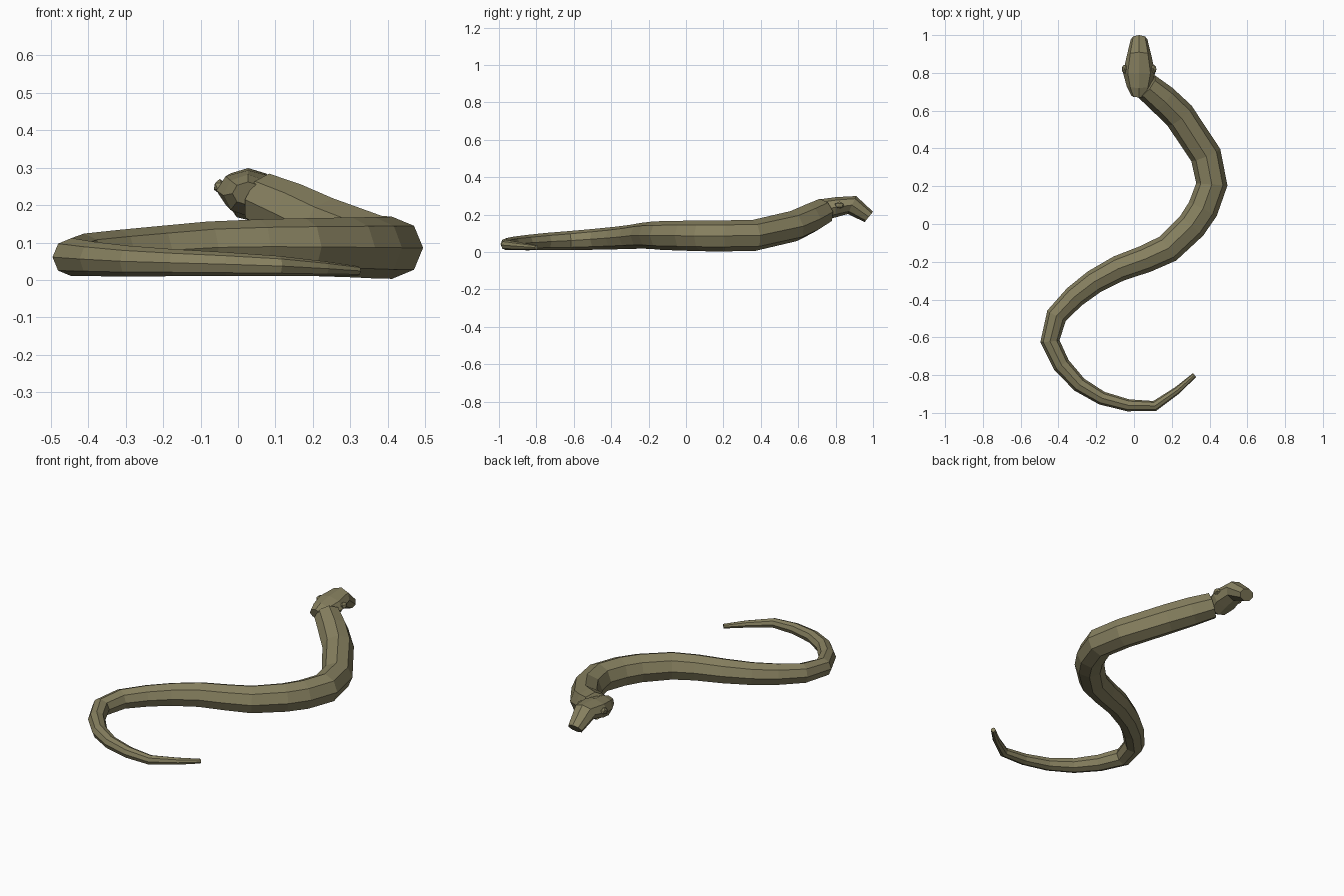
import bpy, bmesh
from math import cos, sin, tau
from mathutils import Vector

cube = bpy.data.objects.get("Cube")
if cube:
    bpy.data.objects.remove(cube, do_unlink=True)

olive = bpy.data.materials.new("olive_scales")
olive.use_nodes = True
olive.diffuse_color = (0.24, 0.215, 0.115, 1)
bsdf = olive.node_tree.nodes["Principled BSDF"]
bsdf.inputs["Base Color"].default_value = olive.diffuse_color
bsdf.inputs["Roughness"].default_value = 0.8


def finish(name, bm):
    bmesh.ops.recalc_face_normals(bm, faces=bm.faces)
    mesh = bpy.data.meshes.new(name)
    bm.to_mesh(mesh)
    bm.free()
    mesh.materials.append(olive)
    obj = bpy.data.objects.new(name, mesh)
    bpy.context.collection.objects.link(obj)
    return obj


def loft(name, rings, sides=8):
    """Skin closed rings given as (centre, side vector, up vector)."""
    bm = bmesh.new()
    loops = [[bm.verts.new(c + s * cos(tau * i / sides) + u * sin(tau * i / sides))
              for i in range(sides)] for c, s, u in rings]
    for a, b in zip(loops, loops[1:]):
        for i in range(sides):
            j = (i + 1) % sides
            bm.faces.new((a[i], a[j], b[j], b[i]))
    bm.faces.new(loops[0])
    bm.faces.new(loops[-1])
    return finish(name, bm)


# Body: centre line from tail tip to neck, with radius
path = [
    (0.32, -0.80, 0.024, 0.013), (0.23, -0.88, 0.030, 0.020),
    (0.11, -0.963, 0.037, 0.027), (-0.03, -0.96, 0.042, 0.032),
    (-0.17, -0.922, 0.046, 0.036), (-0.29, -0.85, 0.050, 0.041),
    (-0.385, -0.745, 0.056, 0.046), (-0.445, -0.62, 0.061, 0.051),
    (-0.41, -0.485, 0.068, 0.056), (-0.315, -0.385, 0.074, 0.060),
    (-0.21, -0.305, 0.080, 0.064), (-0.08, -0.235, 0.087, 0.069),
    (0.06, -0.185, 0.089, 0.073), (0.18, -0.13, 0.088, 0.077),
    (0.305, -0.01, 0.087, 0.080), (0.365, 0.08, 0.086, 0.082),
    (0.412, 0.21, 0.086, 0.083), (0.38, 0.365, 0.089, 0.083),
    (0.24, 0.575, 0.138, 0.083), (0.15, 0.66, 0.178, 0.081),
    (0.065, 0.73, 0.215, 0.073),
]
points = [Vector(p[:3]) for p in path]
rings = []
for i, p in enumerate(points):
    ahead = points[min(i + 1, len(points) - 1)] - p
    behind = p - points[max(i - 1, 0)]
    tangent = (ahead.normalized() + behind.normalized()).normalized()
    side = tangent.cross(Vector((0, 0, 1))).normalized()
    up = side.cross(tangent)
    rings.append((p, side * path[i][3], up * path[i][3]))
loft("body", rings)

# Head: rings given by the top and bottom (y, z) points and half width
HEAD_X = 0.027
sections = [
    ((0.67, 0.262), (0.69, 0.20), 0.042),
    ((0.72, 0.282), (0.74, 0.17), 0.066),
    ((0.80, 0.293), (0.80, 0.185), 0.085),
    ((0.91, 0.299), (0.865, 0.203), 0.066),
    ((1.00, 0.215), (0.955, 0.16), 0.044),
]
rings = []
for top, bottom, half in sections:
    t, b = Vector((HEAD_X, *top)), Vector((HEAD_X, *bottom))
    rings.append(((t + b) / 2, Vector((half, 0, 0)), (t - b) / 2))
loft("head", rings)

# Eyes: small faceted bumps on both cheeks
for name, sign in (("left_eye", 1), ("right_eye", -1)):
    bm = bmesh.new()
    bmesh.ops.create_icosphere(bm, subdivisions=1, radius=0.022)
    bmesh.ops.scale(bm, vec=(0.8, 1.2, 0.9), verts=bm.verts)
    eye = finish(name, bm)
    eye.location = (HEAD_X + sign * 0.076, 0.82, 0.25)
